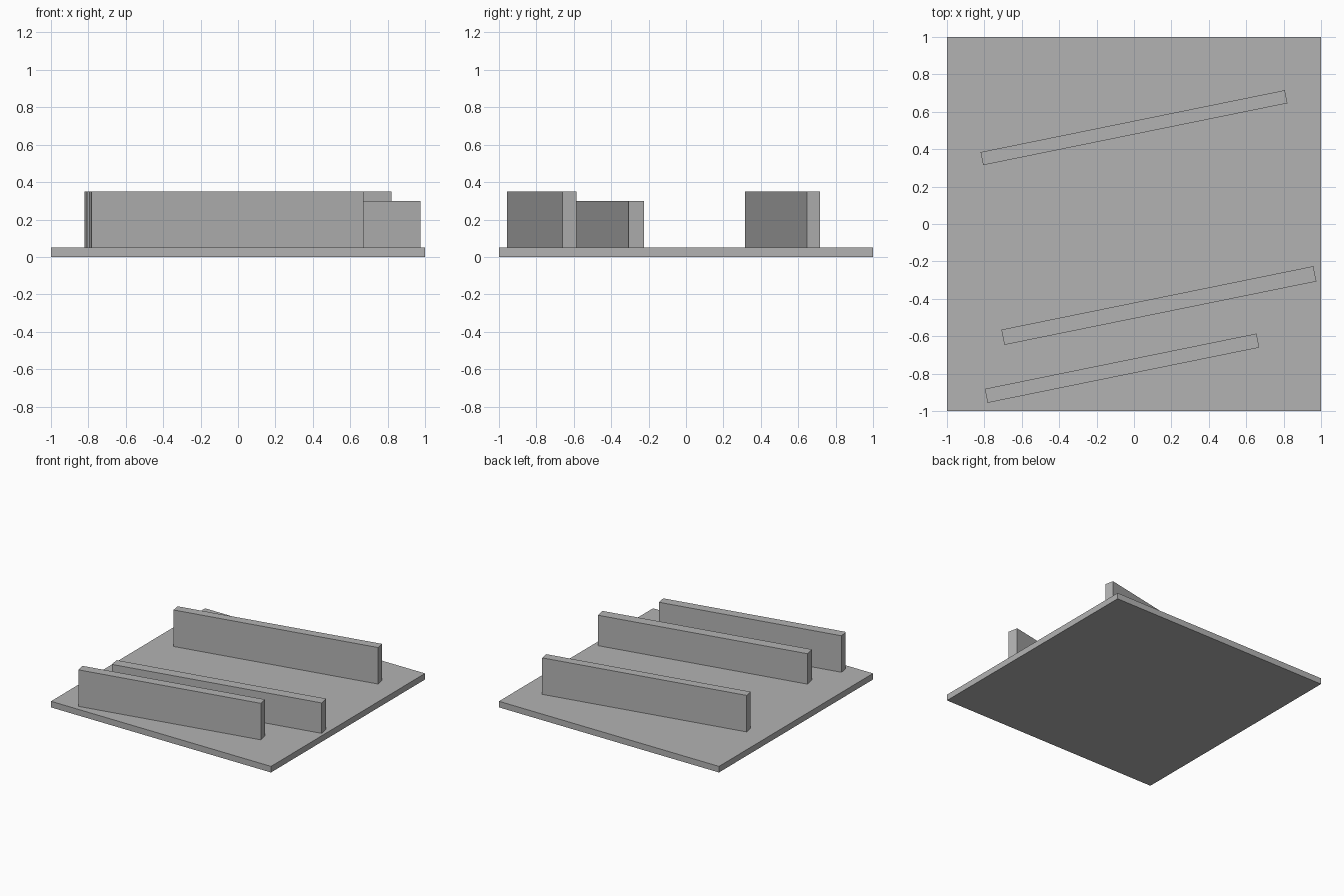
import bpy
from math import radians

cube = bpy.data.objects.get("Cube")
if cube:
    bpy.data.objects.remove(cube, do_unlink=True)

GREY = (0.45, 0.45, 0.45, 1.0)
grey = bpy.data.materials.new("plain_grey")
grey.use_nodes = True
grey.diffuse_color = GREY
grey.node_tree.nodes["Principled BSDF"].inputs["Base Color"].default_value = GREY

BASE_TOP = 0.05
WALL_ANGLE = radians(11.5)


def box(name, x, y, bottom, top, length, depth, angle=0.0):
    """Flat-sided box resting at 'bottom', turned about z."""
    bpy.ops.mesh.primitive_cube_add(size=1, location=(x, y, (bottom + top) / 2),
                                    rotation=(0, 0, angle))
    obj = bpy.context.object
    obj.name = name
    obj.scale = (length, depth, top - bottom)
    obj.data.materials.append(grey)
    return obj


# Square ground slab
box("base_plate", 0, 0, 0, BASE_TOP, 2, 2)

# Three parallel upright walls: name, x, y, top, length, thickness
walls = [
    ("back_wall", 0.0, 0.515, 0.35, 1.66, 0.071),
    ("middle_wall", 0.133, -0.436, 0.30, 1.702, 0.083),
    ("front_wall", -0.064, -0.771, 0.35, 1.482, 0.076),
]
for name, x, y, top, length, depth in walls:
    box(name, x, y, BASE_TOP, top, length, depth, WALL_ANGLE)
